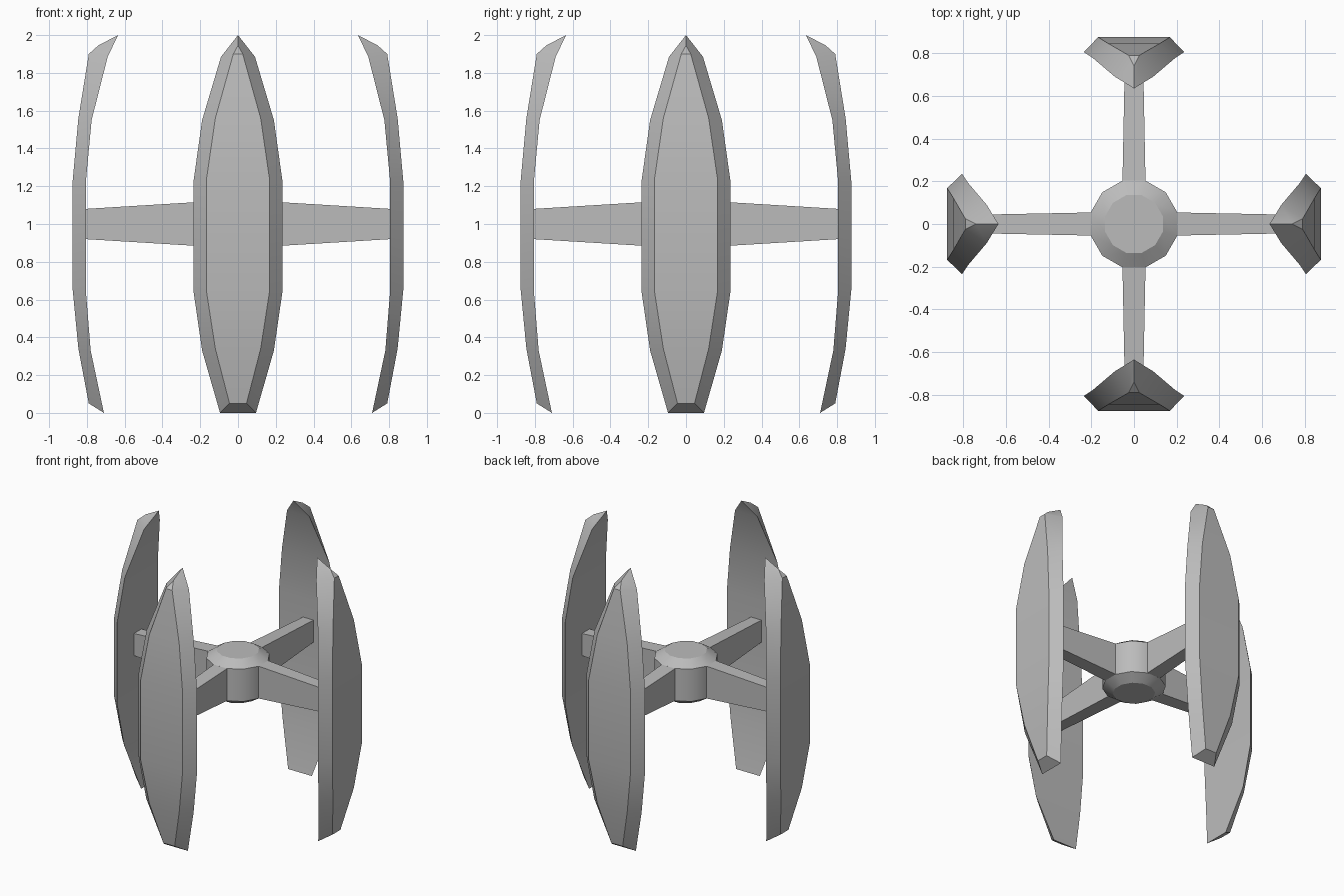
import bpy
import math

if "Cube" in bpy.data.objects:
    bpy.data.objects.remove(bpy.data.objects["Cube"])

grey = bpy.data.materials.new("plain_grey")
grey.use_nodes = True
color = (0.5, 0.5, 0.5, 1)
grey.diffuse_color = color
grey.node_tree.nodes["Principled BSDF"].inputs["Base Color"].default_value = color


def build(name, verts, faces, turn=0):
    mesh = bpy.data.meshes.new(name)
    mesh.from_pydata(verts, [], faces)
    mesh.materials.append(grey)
    obj = bpy.data.objects.new(name, mesh)
    bpy.context.collection.objects.link(obj)
    obj.rotation_euler.z = turn
    bpy.ops.object.select_all(action="DESELECT")
    obj.select_set(True)
    bpy.context.view_layer.objects.active = obj
    bpy.ops.object.mode_set(mode="EDIT")
    bpy.ops.mesh.select_all(action="SELECT")
    bpy.ops.mesh.remove_doubles(threshold=0.0005)
    bpy.ops.mesh.normals_make_consistent(inside=False)
    bpy.ops.object.mode_set(mode="OBJECT")
    bpy.ops.object.shade_smooth_by_angle(angle=math.radians(35))
    # keep the hub's end discs flat
    for poly in mesh.polygons:
        if len(poly.vertices) > 4:
            poly.use_smooth = False
    return obj


def loft(rings):
    """Join equal closed rings of points and cap both ends."""
    n = len(rings[0])
    verts = [p for ring in rings for p in ring]
    faces = [(r * n + i, r * n + (i + 1) % n, (r + 1) * n + (i + 1) % n, (r + 1) * n + i)
             for r in range(len(rings) - 1) for i in range(n)]
    last = (len(rings) - 1) * n
    return verts, faces + [tuple(range(n)), tuple(range(last, last + n))]


# Panel edges from bottom to top: distance from centre, height, half width
inner = [(0.71, 0.0, 0.095), (0.78, 0.33, 0.19), (0.805, 0.64, 0.235), (0.805, 1.23, 0.235),
         (0.775, 1.55, 0.19), (0.69, 1.885, 0.09), (0.635, 2.0, 0)]
outer = [(0.79, 0.05, 0.045), (0.845, 0.34, 0.12), (0.875, 0.65, 0.168), (0.875, 1.23, 0.168),
         (0.845, 1.56, 0.12), (0.79, 1.90, 0.025), (0.74, 1.945, 0)]
panel_rings = [[(a, -w, z), (a, w, z), (b, v, y), (b, -v, y)]
               for (a, z, w), (b, y, v) in zip(inner, outer)]
panel_verts, panel_faces = loft(panel_rings)
panel_faces.pop()  # the top closes to a ridge

# Tapered arm running outward along x
arm_rings = [[(d, -w, 1 - h), (d, w, 1 - h), (d, w, 1 + h), (d, -w, 1 + h)]
             for d, w, h in [(0.2, 0.054, 0.117), (0.807, 0.042, 0.08)]]
arm_verts, arm_faces = loft(arm_rings)

for i, side in enumerate(["left", "back", "right", "front"]):
    turn = i * math.pi / 2
    build(side + "_panel", panel_verts, panel_faces, turn)
    build(side + "_arm", arm_verts, arm_faces, turn)

# Twelve-sided hub with bevelled ends
hub_rings = []
for r, z in [(0.14, 0.838), (0.21, 0.883), (0.21, 1.117), (0.14, 1.162)]:
    angles = [math.radians(15 + 30 * k) for k in range(12)]
    hub_rings.append([(r * math.cos(a), r * math.sin(a), z) for a in angles])
build("hub", *loft(hub_rings))
